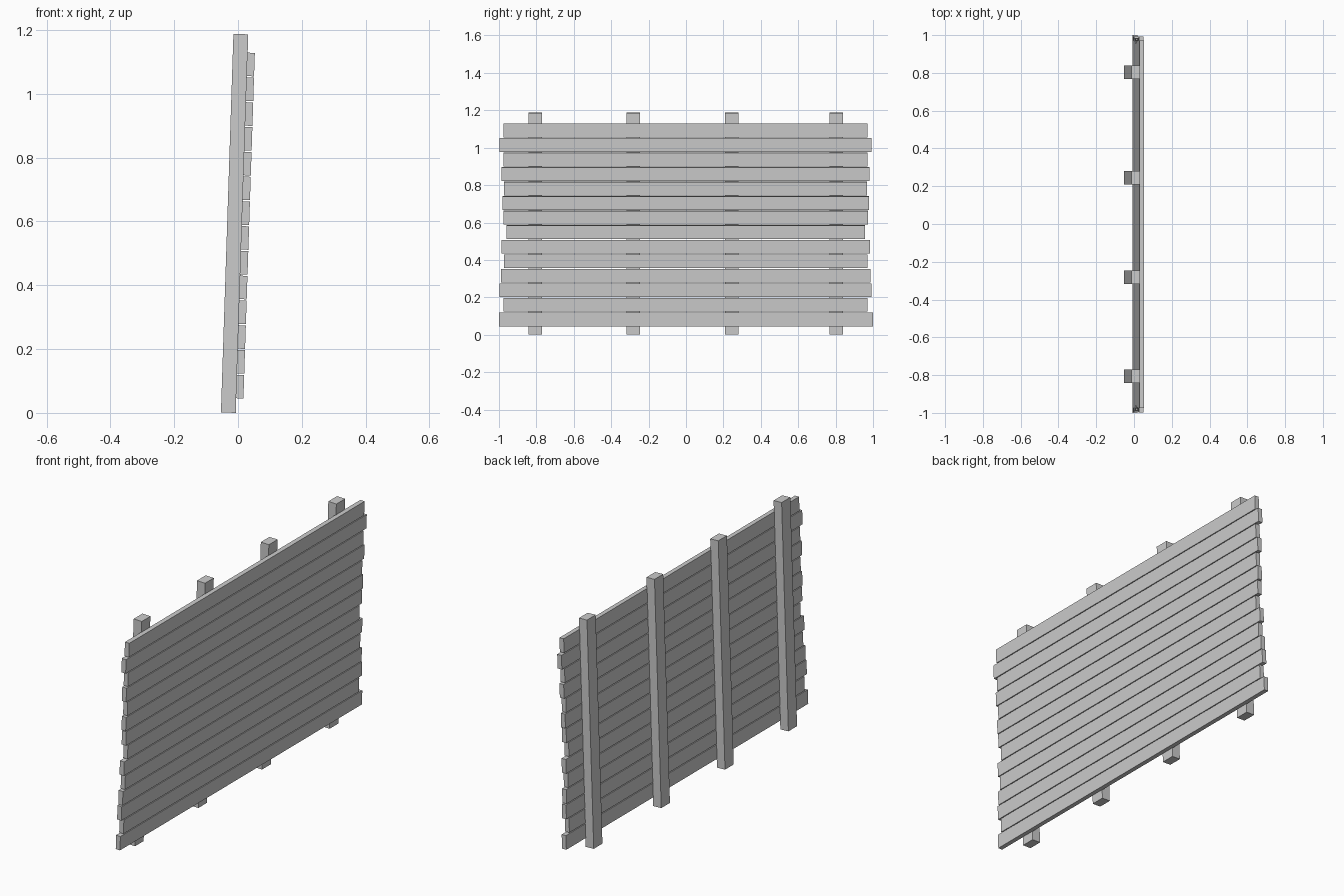
import bpy
from mathutils import Matrix

if "Cube" in bpy.data.objects:
    bpy.data.objects.remove(bpy.data.objects["Cube"])

# The whole panel leans slightly towards +x about the lower front edge of the posts
LEAN = Matrix.Translation((-0.007, 0, 0)) @ Matrix.Rotation(0.033, 4, 'Y')
FACES = [(0, 1, 3, 2), (4, 6, 7, 5), (0, 4, 5, 1),
         (2, 3, 7, 6), (0, 2, 6, 4), (1, 5, 7, 3)]


def timber(name, xs, ys, zs):
    """Straight timber given by its extents in the panel's own upright frame."""
    mesh = bpy.data.meshes.new(name)
    mesh.from_pydata([(x, y, z) for x in xs for y in ys for z in zs], [], FACES)
    mesh.update()
    obj = bpy.data.objects.new(name, mesh)
    bpy.context.collection.objects.link(obj)
    obj.matrix_world = LEAN
    return obj


# Upright posts behind the boards
for i, y in enumerate((-0.806, -0.282, 0.245, 0.803)):
    timber(f"post_{i + 1}", (-0.0465, 0), (y - 0.036, y + 0.036), (0, 1.187))

# Horizontal boards of uneven length, bottom to top
half_lengths = (1.0, 0.973, 0.994, 0.988, 0.972, 0.985, 0.958,
                0.975, 0.980, 0.970, 0.984, 0.973, 0.995, 0.973)
PITCH, HEIGHT = 0.0777, 0.0735
for i, h in enumerate(half_lengths):
    z = 0.046 + i * PITCH
    c = 0 if i == 0 else -0.002
    timber(f"board_{i + 1}", (-0.002, 0.0225), (c - h, c + h), (z, z + HEIGHT))
